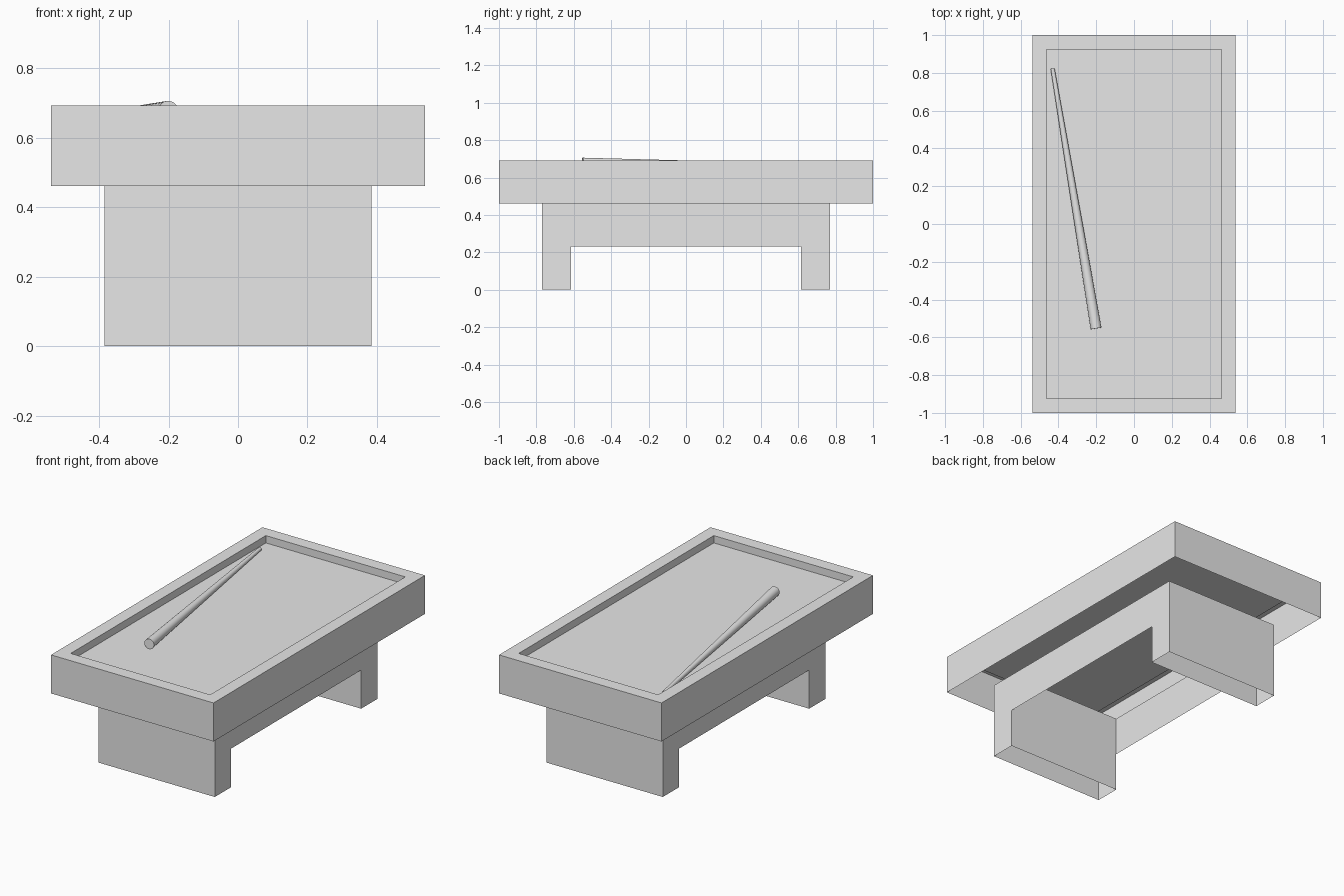
import bpy
import bmesh
import math
from mathutils import Vector

cube = bpy.data.objects.get("Cube")
if cube:
    bpy.data.objects.remove(cube, do_unlink=True)

grey = bpy.data.materials.new("plain_grey")
grey.use_nodes = True
colour = (0.8, 0.8, 0.8, 1)
grey.diffuse_color = colour
grey.node_tree.nodes["Principled BSDF"].inputs["Base Color"].default_value = colour

TOP, UNDER, RAIL, BED = 0.692, 0.4615, 0.231, 0.648


def finish(name, bm):
    mesh = bpy.data.meshes.new(name)
    bm.to_mesh(mesh)
    bm.free()
    mesh.materials.append(grey)
    obj = bpy.data.objects.new(name, mesh)
    bpy.context.collection.objects.link(obj)
    return obj


def ring(bm, hx, hy, z):
    return [bm.verts.new((sx * hx, sy * hy, z))
            for sx, sy in ((-1, -1), (1, -1), (1, 1), (-1, 1))]


# Table top: a thin shell, open below, with a sunken bed
bm = bmesh.new()
rings = [ring(bm, 0.538, 1, UNDER), ring(bm, 0.538, 1, TOP),
         ring(bm, 0.462, 0.923, TOP), ring(bm, 0.462, 0.923, BED)]
for low, high in zip(rings, rings[1:]):
    for i in range(4):
        j = (i + 1) % 4
        bm.faces.new((low[i], low[j], high[j], high[i]))
bm.faces.new(rings[-1])
finish("table_top", bm)

# Base: hollow legs joined by side panels, open above and below
HX, OUT, INN = 0.385, 0.769, 0.615


def end_wall(bm, y, facing):
    pts = [(-HX, y, 0), (HX, y, 0), (HX, y, UNDER), (-HX, y, UNDER)]
    bm.faces.new([bm.verts.new(p) for p in pts[::-facing]])


bm = bmesh.new()
for s in (-1, 1):
    end_wall(bm, s * OUT, -s)
    end_wall(bm, s * INN, s)
    arch = [(-OUT, 0), (-INN, 0), (-INN, RAIL), (INN, RAIL),
            (INN, 0), (OUT, 0), (OUT, UNDER), (-OUT, UNDER)]
    bm.faces.new([bm.verts.new((s * HX, y, z)) for y, z in arch[::s]])
bmesh.ops.remove_doubles(bm, verts=bm.verts, dist=0.0001)
finish("leg_base", bm)

# Tapered stick resting on the bed
R_BUTT, R_TIP = 0.029, 0.0105
butt = Vector((-0.201, -0.553, BED + R_BUTT))
tip = Vector((-0.431, 0.823, BED + R_TIP))
axis = tip - butt
bm = bmesh.new()
bmesh.ops.create_cone(bm, cap_ends=True, segments=32, radius1=R_BUTT,
                      radius2=R_TIP, depth=axis.length)
stick = finish("tapered_stick", bm)
stick.location = (butt + tip) / 2
stick.rotation_euler = axis.to_track_quat("Z", "Y").to_euler()
bpy.ops.object.select_all(action="DESELECT")
stick.select_set(True)
bpy.context.view_layer.objects.active = stick
bpy.ops.object.shade_smooth_by_angle(angle=math.radians(40))
